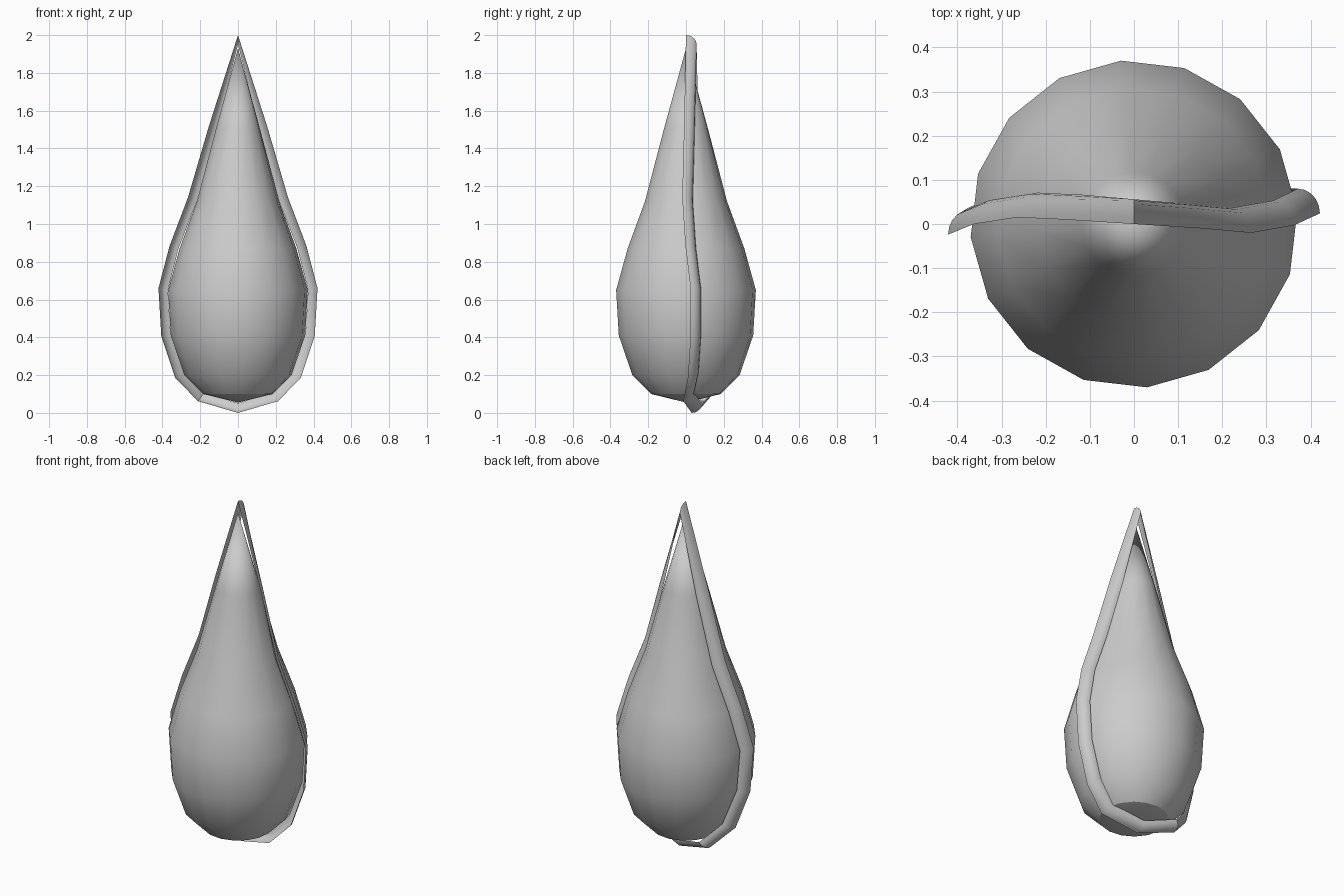
import bpy, bmesh, math

if "Cube" in bpy.data.objects:
    bpy.data.objects.remove(bpy.data.objects["Cube"])


def make_object(name, bm):
    bmesh.ops.recalc_face_normals(bm, faces=bm.faces)
    mesh = bpy.data.meshes.new(name)
    bm.to_mesh(mesh)
    bm.free()
    obj = bpy.data.objects.new(name, mesh)
    bpy.context.collection.objects.link(obj)
    bpy.ops.object.select_all(action='DESELECT')
    obj.select_set(True)
    bpy.context.view_layer.objects.active = obj
    bpy.ops.object.shade_smooth_by_angle(angle=math.radians(30))
    return obj


# Teardrop body: 16-sided lathe, (radius, height)
SIDES = 16
profile = [(0.185, 0.10), (0.285, 0.20), (0.357, 0.41), (0.371, 0.65),
           (0.31, 0.87), (0.218, 1.12), (0.118, 1.50)]
bm = bmesh.new()
rings = []
for r, z in profile:
    rings.append([bm.verts.new((r * math.cos(a), r * math.sin(a), z))
                  for a in (math.radians(4.6) + math.tau * i / SIDES
                            for i in range(SIDES))])
base = bm.verts.new((0, 0, 0.055))
tip = bm.verts.new((0, 0, 1.93))
for i in range(SIDES):
    j = (i + 1) % SIDES
    bm.faces.new((base, rings[0][j], rings[0][i]))
    for lo, hi in zip(rings, rings[1:]):
        bm.faces.new((lo[i], lo[j], hi[j], hi[i]))
    bm.faces.new((rings[-1][i], rings[-1][j], tip))
make_object("teardrop_body", bm)

# Rim strap: open quarter-round shell following the silhouette
# (inner x, inner z, outer x, outer z, right y, left y)
stations = [(0.112, 1.50, 0.155, 1.515, -0.010, 0.010),
            (0.218, 1.12, 0.265, 1.14, -0.020, 0.015),
            (0.315, 0.87, 0.362, 0.885, -0.003, 0.000),
            (0.371, 0.65, 0.421, 0.66, 0.024, -0.024),
            (0.357, 0.42, 0.406, 0.405, 0.024, -0.015),
            (0.285, 0.215, 0.332, 0.185, 0.010, 0.015),
            (0.180, 0.105, 0.212, 0.062, -0.015, 0.080)]
path = [(0, 1.95, 0, 2.0, 0.0)]
path += [(ix, iz, ox, oz, yr) for ix, iz, ox, oz, yr, yl in stations]
path += [(0, 0.052, 0, 0.0, 0.03)]
path += [(-ix, iz, -ox, oz, yl) for ix, iz, ox, oz, yr, yl in reversed(stations)]

STEPS, WIDTH = 5, 0.056
bm = bmesh.new()
sections = []
for ix, iz, ox, oz, y in path:
    section = []
    for k in range(STEPS + 1):
        a = math.pi / 2 * k / STEPS
        c, s = math.cos(a), math.sin(a)
        section.append(bm.verts.new((ix + c * (ox - ix), y + s * WIDTH,
                                     iz + c * (oz - iz))))
    sections.append(section)
for i, sec in enumerate(sections):
    nxt = sections[(i + 1) % len(sections)]
    for k in range(STEPS):
        bm.faces.new((sec[k], nxt[k], nxt[k + 1], sec[k + 1]))
make_object("rim_strap", bm)
